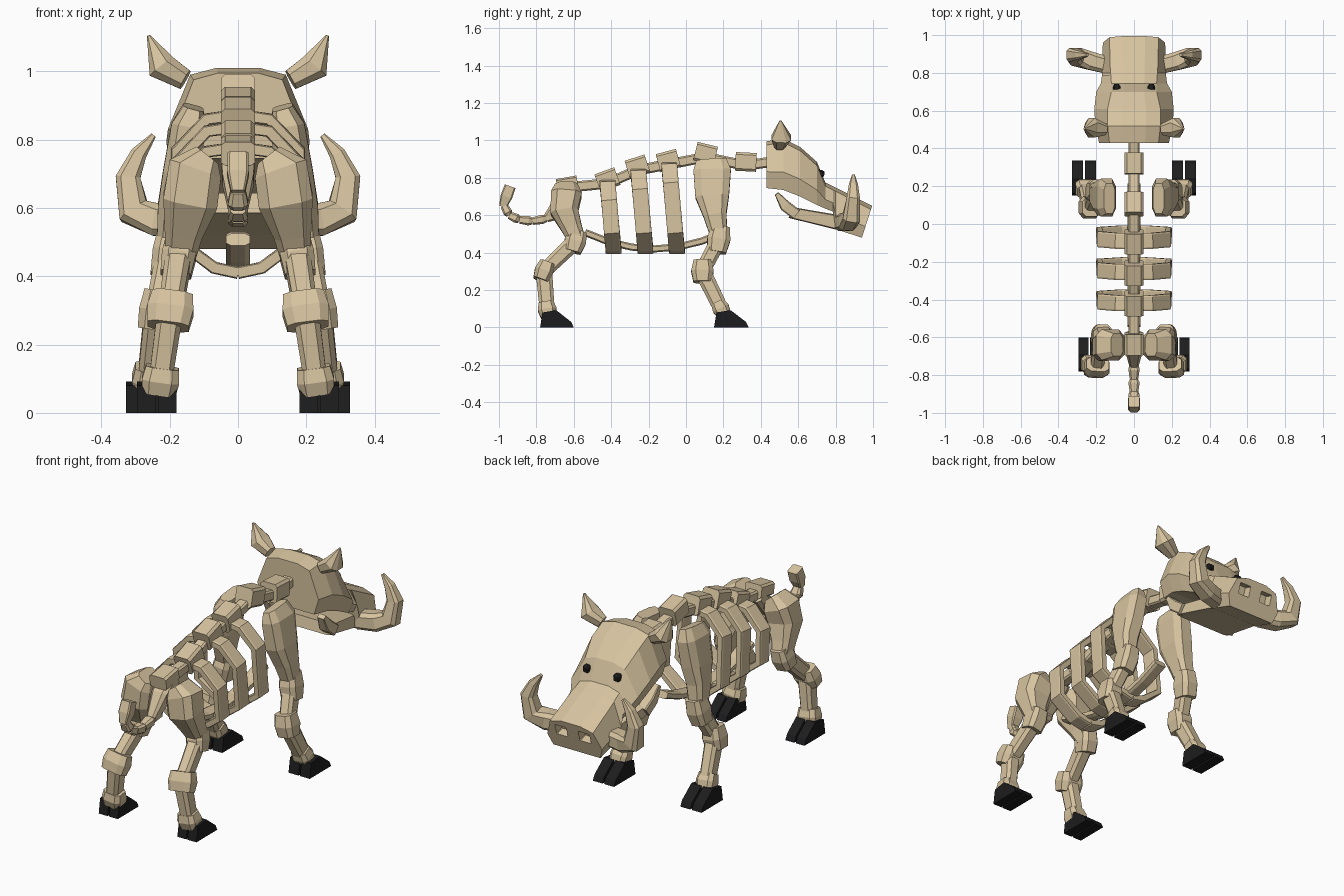
import bpy, bmesh, math
from mathutils import Vector

if "Cube" in bpy.data.objects:
    bpy.data.objects.remove(bpy.data.objects["Cube"])


def make_mat(name, col):
    m = bpy.data.materials.new(name)
    m.diffuse_color = (*col, 1)
    m.use_nodes = True
    m.node_tree.nodes["Principled BSDF"].inputs["Base Color"].default_value = m.diffuse_color
    return m


BONE = make_mat("bone_tan", (0.68, 0.55, 0.35))
BLACK = make_mat("hoof_black", (0.012, 0.012, 0.013))


def build(name, rings, mat, mirror=False):
    """Skin closed rings of points, cap both ends, optionally mirror in x."""
    bm = bmesh.new()
    vs = [[bm.verts.new(p) for p in r] for r in rings]
    n = len(vs[0])
    for a, b in zip(vs, vs[1:]):
        for i in range(n):
            j = (i + 1) % n
            bm.faces.new((a[i], a[j], b[j], b[i]))
    bm.faces.new(vs[0][::-1])
    bm.faces.new(vs[-1])
    bmesh.ops.recalc_face_normals(bm, faces=bm.faces)
    me = bpy.data.meshes.new(name)
    bm.to_mesh(me)
    bm.free()
    me.materials.append(mat)
    ob = bpy.data.objects.new(name, me)
    bpy.context.collection.objects.link(ob)
    if mirror:
        mod = ob.modifiers.new("mirror", 'MIRROR')
        mod.use_mirror_merge = False
    return ob


def tube(name, pts, sizes, ref='X', chamfer=0.4, mirror=False, mat=BONE):
    """Chamfered bar along pts; sizes are (half width on ref axis, half depth), one or per point."""
    axis = Vector((1, 0, 0)) if ref == 'X' else Vector((0, 1, 0))
    pts = [Vector(p) for p in pts]
    if not isinstance(sizes, list):
        sizes = [sizes] * len(pts)
    c = 1 - chamfer
    quarter = [(1, c), (c, 1)]
    rings = []
    for i, (p, (w, d)) in enumerate(zip(pts, sizes)):
        t = (pts[min(i + 1, len(pts) - 1)] - pts[max(i - 1, 0)]).normalized()
        u = (axis - t * axis.dot(t)).normalized()
        v = t.cross(u)
        section = quarter + [(-a, b) for a, b in quarter[::-1]]
        section += [(-a, -b) for a, b in section]
        rings.append([p + u * a * w + v * b * d for a, b in section])
    return build(name, rings, mat, mirror)


# Skull with snout: y, top z, bottom z, half width top, half width middle
skull = [(.43, .995, .745, .13, .185), (.52, 1.01, .735, .14, .205), (.61, .965, .70, .14, .21),
         (.70, .885, .655, .12, .20), (.745, .775, .635, .12, .175), (.785, .755, .62, .122, .17),
         (.80, .748, .525, .125, .17), (.995, .65, .48, .13, .165)]
rings = []
for k, (y, zt, zb, wt, wm) in enumerate(skull):
    half = [(wm * .86, zb), (wm, zb + .35 * (zt - zb)), (wt, zt - .02), (wt * .45, zt)]
    prof = half + [(-x, z) for x, z in half[::-1]]
    slant = .32 if k == len(skull) - 1 else 0
    rings.append([(x, y + (z - zt) * slant, z) for x, z in prof])
head = build("skull", rings, BONE)

# Nostril cutters
for s in (-1, 1):
    cut = tube("nostril_cutter", [(s * .07, .93, .60), (s * .07, 1.03, .57)], (.034, .03), chamfer=.1)
    cut.hide_render = True
    cut.hide_viewport = True
    mod = head.modifiers.new("nostril", 'BOOLEAN')
    mod.object = cut
    mod.operation = 'DIFFERENCE'
    mod.solver = 'EXACT'

# Lower jaw and its rear branches
tube("lower_jaw", [(0, .555, .615), (0, .82, .56)], [(.17, .03), (.145, .04)], chamfer=.15)
tube("jaw_branch", [(.165, .485, .715), (.16, .53, .65), (.155, .59, .605)],
     [(.02, .012), (.028, .03), (.028, .03)], mirror=True, chamfer=.2)

# Tusks, ears, eyes
tube("tusk", [(.14, .84, .56), (.235, .865, .565), (.305, .885, .59), (.322, .895, .69),
              (.29, .895, .76), (.247, .895, .813)],
     [(r, r) for r in (.045, .048, .047, .036, .024, .008)], ref='Y', mirror=True)
tube("ear", [(.155, .50, .975), (.225, .51, 1.015), (.262, .505, 1.105)],
     [(.03, .03), (.052, .043), (.005, .005)], ref='Y', chamfer=.5, mirror=True)
tube("eye", [(.092, .695, .825), (.092, .725, .822), (.092, .74, .82)],
     [(r, r) for r in (.02, .02, .012)], mirror=True, mat=BLACK)

# Vertebrae (y, z, tilt) and the rod through them
vertebrae = [(.32, .885, -3), (.105, .93, -14), (-.095, .892, 15), (-.26, .86, 18),
             (-.42, .79, 20), (-.635, .768, 10)]
for y, z, tilt in vertebrae:
    dy = .056 * math.cos(math.radians(tilt))
    dz = .056 * math.sin(math.radians(tilt))
    tube("vertebra", [(0, y - dy, z - dz), (0, y + dy, z + dz)],
         (.05, .05 if y > -.6 else .035), chamfer=.25)
tube("spine", [(0, .45, .885)] + [(0, y, z - .02) for y, z, _ in vertebrae], (.03, .028), chamfer=.3)

# Ribs and curved breastbone
for y, top in [(-.09, .87), (-.255, .835), (-.42, .775)]:
    path = [(.015, top), (.09, top - .01), (.178, top - .10), (.183, .51), (.07, .425), (0, .41)]
    tube("rib", [(x, y + (top - z) * .09, z) for x, z in path], (.042, .018),
         ref='Y', chamfer=.2, mirror=True)
keel = [-.54 + .125 * i for i in range(7)]
tube("breastbone", [(0, y, .42 + .64 * (y + .17) ** 2) for y in keel], (.035, .019))

# Sacrum and beaded tail
tube("sacrum", [(0, -.59, .75), (0, -.66, .68), (0, -.74, .585)],
     [(.05, .035), (.045, .045), (.025, .025)])
tail = [Vector((0, y, z)) for y, z in
        [(-.68, .605), (-.745, .582), (-.82, .568), (-.89, .575), (-.945, .60), (-.972, .65)]]
for a, b in zip(tail, tail[1:]):
    tube("tail_bead", [a, a.lerp(b, .3), b], [(.02, .017), (.03, .025), (.022, .02)])
tube("tail_tip", [(0, -.98, .645), (0, -.96, .70), (0, -.94, .755)],
     [(.02, .02), (.032, .032), (.03, .03)], chamfer=.2)

# Broad upper leg bones
tube("shoulder", [(.13, .135, .895), (.145, .14, .84), (.165, .14, .70), (.185, .155, .60),
                  (.195, .17, .52)],
     [(.03, .08), (.05, .10), (.055, .09), (.05, .062), (.042, .05)], mirror=True)
tube("thigh", [(.09, -.64, .755), (.125, -.64, .71), (.14, -.65, .62), (.16, -.61, .53),
               (.17, -.58, .46)],
     [(.04, .06), (.08, .082), (.08, .075), (.055, .055), (.045, .045)], mirror=True)


def lower_leg(prefix, joints, knobs):
    """Shafts between joints, with a swollen knob (half length, width, depth) on each joint."""
    pts = [Vector(p) for p in joints]
    for i, (length, w, d) in enumerate(knobs, 1):
        into = (pts[i] - pts[i - 1]).normalized()
        out = (pts[i + 1] - pts[i]).normalized()
        step = (into + out).normalized() * length
        tube(prefix + "_joint", [pts[i] - step, pts[i], pts[i] + step],
             [(w * .88, d * .8), (w, d), (w * .9, d * .8)], mirror=True)
        if i > 1:
            tube(prefix + "_shaft", [pts[i - 1], pts[i]], [(.038, .044), (.034, .04)], mirror=True)


# Joints run from hip or shoulder to toe
lower_leg("front_leg", [(.17, .14, .70), (.20, .175, .47), (.236, .088, .30), (.26, .187, .10),
                        (.265, .22, .04)],
          [(.07, .05, .062), (.058, .054, .06), (.04, .05, .046)])
lower_leg("rear_leg", [(.14, -.64, .65), (.173, -.592, .46), (.198, -.76, .30), (.227, -.742, .095),
                       (.235, -.73, .04)],
          [(.058, .05, .058), (.05, .068, .05), (.04, .055, .05)])

# Cloven hooves: one wedge profile, two toes per foot
wedge = [(0, 0), (1, 0), (.92, .03), (.48, .092), (.07, .08)]
for name, y0, length, toes in [("front_hoof", .15, .185, [(.20, .26), (.27, .328)]),
                               ("rear_hoof", -.78, .18, [(.18, .233), (.242, .295)])]:
    for x0, x1 in toes:
        build(name, [[(x, y0 + t * length, z) for t, z in wedge] for x in (x0, x1)], BLACK, True)
